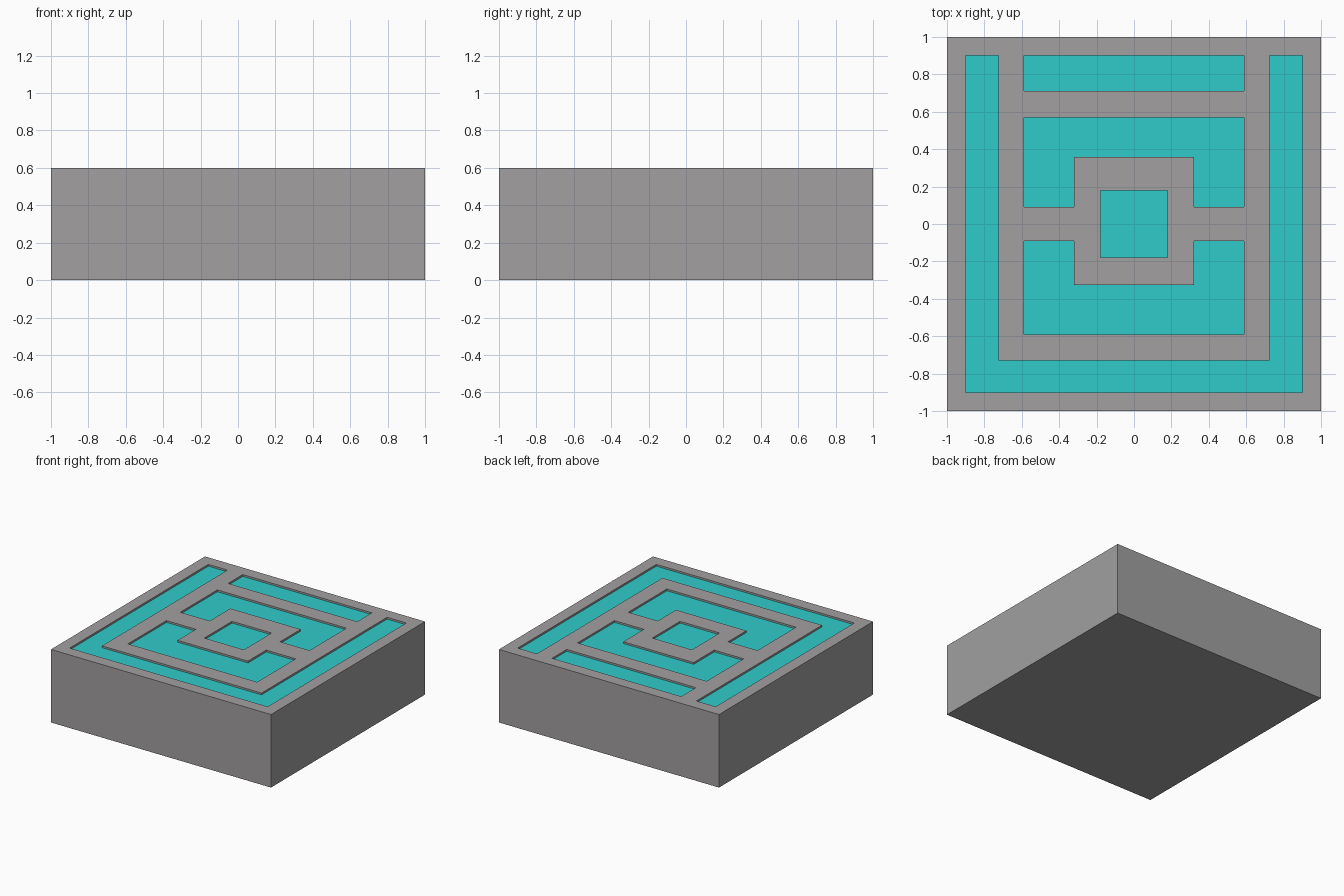
import bpy, bmesh

if "Cube" in bpy.data.objects:
    bpy.data.objects.remove(bpy.data.objects["Cube"])

TOP, DEPTH = 0.6, 0.015

teal = bpy.data.materials.new("teal")
teal.diffuse_color = (0.03, 0.6, 0.6, 1)
teal.use_nodes = True
teal.node_tree.nodes["Principled BSDF"].inputs["Base Color"].default_value = teal.diffuse_color
grey = bpy.data.materials.new("grey")
grey.diffuse_color = (0.36, 0.35, 0.35, 1)
grey.use_nodes = True
grey.node_tree.nodes["Principled BSDF"].inputs["Base Color"].default_value = grey.diffuse_color


def prism(bm, pts, z0, z1):
    """Extrude a plan outline from z0 up to z1."""
    face = bm.faces.new([bm.verts.new((x, y, z0)) for x, y in pts])
    ext = bmesh.ops.extrude_face_region(bm, geom=[face])["geom"]
    for v in ext:
        if isinstance(v, bmesh.types.BMVert):
            v.co.z = z1


def prisms(name, outlines, z0, z1):
    bm = bmesh.new()
    for pts in outlines:
        prism(bm, pts, z0, z1)
    bmesh.ops.recalc_face_normals(bm, faces=bm.faces)
    mesh = bpy.data.meshes.new(name)
    bm.to_mesh(mesh)
    bm.free()
    obj = bpy.data.objects.new(name, mesh)
    bpy.context.collection.objects.link(obj)
    return obj


def mirrored(half):
    """Close a right-hand half outline with its mirror image in x."""
    return half + [(-x, y) for x, y in reversed(half)]


# square slab
slab = prisms("slab", [mirrored([(1, -1), (1, 1)])], 0, TOP)

# recessed pattern in the top face
pattern = [mirrored(h) for h in (
    [(0.90, -0.90), (0.90, 0.90), (0.725, 0.90), (0.725, -0.73)],   # outer U
    [(0.587, 0.71), (0.587, 0.90)],                                 # back bar
    [(0.587, 0.57), (0.587, 0.09), (0.32, 0.09), (0.32, 0.357)],    # back bracket
    [(0.587, -0.59), (0.587, -0.09), (0.32, -0.09), (0.32, -0.327)],  # front bracket
    [(0.18, -0.18), (0.18, 0.18)],                                  # centre square
)]
cutter = prisms("pattern_cutter", pattern, TOP - DEPTH, TOP + 0.1)
cutter.hide_render = True

cut = slab.modifiers.new("pattern", "BOOLEAN")
cut.operation = "DIFFERENCE"
cut.solver = "EXACT"
cut.object = cutter
bpy.context.view_layer.objects.active = slab
bpy.ops.object.modifier_apply(modifier=cut.name)
bpy.data.objects.remove(cutter)

# teal floors of the recesses
slab.data.materials.clear()
slab.data.materials.append(grey)
slab.data.materials.append(teal)
for p in slab.data.polygons:
    is_floor = p.normal.z > 0.9 and abs(p.center.z - (TOP - DEPTH)) < 0.004
    p.material_index = 1 if is_floor else 0
